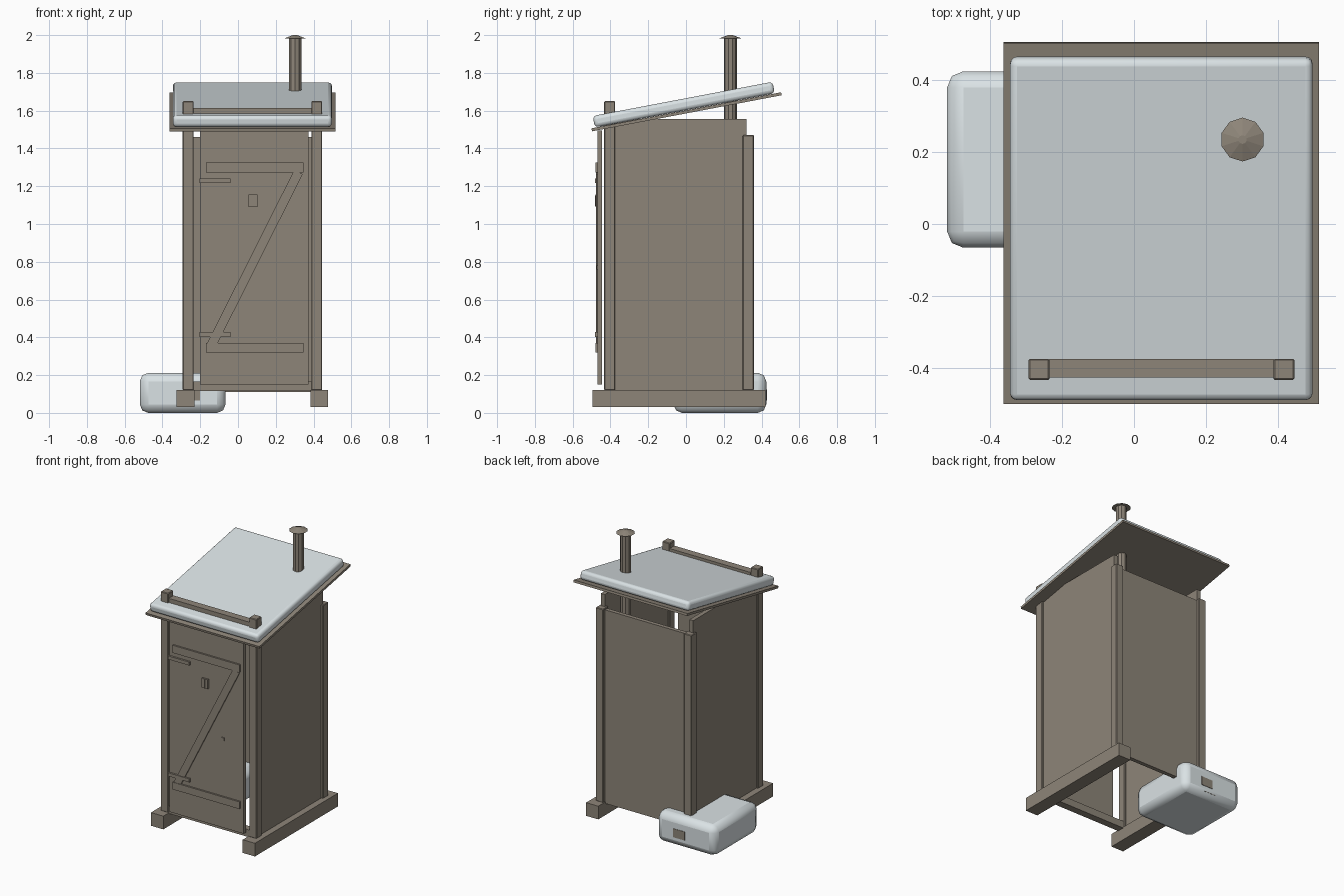
import bpy
import math
from mathutils import Vector

cube = bpy.data.objects.get("Cube")
if cube:
    bpy.data.objects.remove(cube, do_unlink=True)


def material(name, rgb):
    mat = bpy.data.materials.new(name)
    mat.use_nodes = True
    mat.diffuse_color = (*rgb, 1)
    mat.node_tree.nodes["Principled BSDF"].inputs["Base Color"].default_value = (*rgb, 1)
    return mat


WOOD = material("weathered wood", (0.27, 0.235, 0.19))
SNOW = material("snow", (0.70, 0.76, 0.78))


def box(name, x, y, z, mat=WOOD, bevel=0, segments=1, rot=(0, 0, 0)):
    """Box from (min, max) extents on each axis, optionally bevelled and turned."""
    bpy.ops.mesh.primitive_cube_add(size=1)
    ob = bpy.context.object
    ob.name = name
    ob.scale = [b - a for a, b in (x, y, z)]
    bpy.ops.object.transform_apply(location=False, rotation=False, scale=True)
    ob.location = [(a + b) / 2 for a, b in (x, y, z)]
    ob.rotation_euler = rot
    ob.data.materials.append(mat)
    if bevel:
        mod = ob.modifiers.new("rounded edges", 'BEVEL')
        mod.width = bevel
        mod.segments = segments
        if segments > 1:
            bpy.ops.object.shade_smooth_by_angle(angle=math.radians(40))
    return ob


# Skids, posts and side walls, one set per side
SIDES = {"right": ((-0.325, -0.23), (-0.293, -0.235), (-0.28, -0.25)),
         "left": ((0.383, 0.477), (0.388, 0.446), (0.402, 0.432))}
for side, (skid, post, wall) in SIDES.items():
    box(side + "_skid", skid, (-0.495, 0.42), (0.03, 0.122))
    box(side + "_front_post", post, (-0.434, -0.375), (0.12, 1.65), bevel=0.004)
    box(side + "_back_post", post, (0.3, 0.36), (0.12, 1.47), bevel=0.004)
    box(side + "_wall", wall, (-0.376, 0.32), (0.12, 1.555))

# Back wall, threshold and the rail between the front posts
box("back_wall", (-0.265, 0.418), (0.312, 0.34), (0.11, 1.46))
box("threshold", (-0.236, 0.389), (-0.43, -0.38), (0.115, 0.165))
box("front_rail", (-0.236, 0.389), (-0.427, -0.375), (1.565, 1.614))

# Door with ledges, brace, hinges, peephole and latch
box("door", (-0.2, 0.372), (-0.468, -0.445), (0.15, 1.495))
for name, z in (("lower", (0.32, 0.37)), ("upper", (1.272, 1.325))):
    box(name + "_door_ledge", (-0.17, 0.346), (-0.48, -0.467), z)
start, end = Vector((-0.14, 0, 0.36)), Vector((0.32, 0, 1.275))
span, mid = end - start, (start + end) / 2
half = span.length / 2
box("door_brace", (mid.x - half, mid.x + half), (-0.477, -0.467),
    (mid.z - 0.025, mid.z + 0.025), rot=(0, -math.atan2(span.z, span.x), 0))
for name, z in (("lower", (0.403, 0.427)), ("upper", (1.218, 1.242))):
    box(name + "_hinge", (-0.205, -0.04), (-0.481, -0.467), z)
box("peephole_frame", (0.055, 0.102), (-0.48, -0.467), (1.09, 1.156))
box("peephole_bar", (0.074, 0.08), (-0.483, -0.479), (1.095, 1.151))
box("latch", (0.203, 0.225), (-0.475, -0.467), (0.76, 0.78))

# Sloping roof board and its snow blanket
tilt = math.atan(0.19)
board_mid, snow_mid = 1.594, 1.632
box("roof_board", (-0.363, 0.515), (-0.508, 0.514), (board_mid - 0.008, board_mid + 0.008),
    rot=(tilt, 0, 0))
box("roof_snow", (-0.345, 0.497), (-0.496, 0.473), (snow_mid - 0.031, snow_mid + 0.031),
    SNOW, 0.02, 3, (tilt, 0, 0)).location.y = -0.012

# Vent pipe with a low conical cap
px, py = 0.302, 0.235


def cone(name, r1, r2, z0, z1, sides):
    bpy.ops.mesh.primitive_cone_add(vertices=sides, radius1=r1, radius2=r2,
                                    depth=z1 - z0, location=(px, py, (z0 + z1) / 2))
    bpy.context.object.name = name
    bpy.context.object.data.materials.append(WOOD)


cone("vent_pipe", 0.035, 0.035, 1.2, 1.985, 10)
cone("vent_cap", 0.061, 0.012, 1.982, 2.0, 10)

# Snow drift by the back corner with a stub of wood poking through both ends
box("snow_drift", (-0.52, -0.066), (-0.066, 0.425), (0, 0.212), SNOW, 0.045, 2)
box("buried_stub", (-0.29, -0.2), (-0.07, 0.428), (0.065, 0.125))
